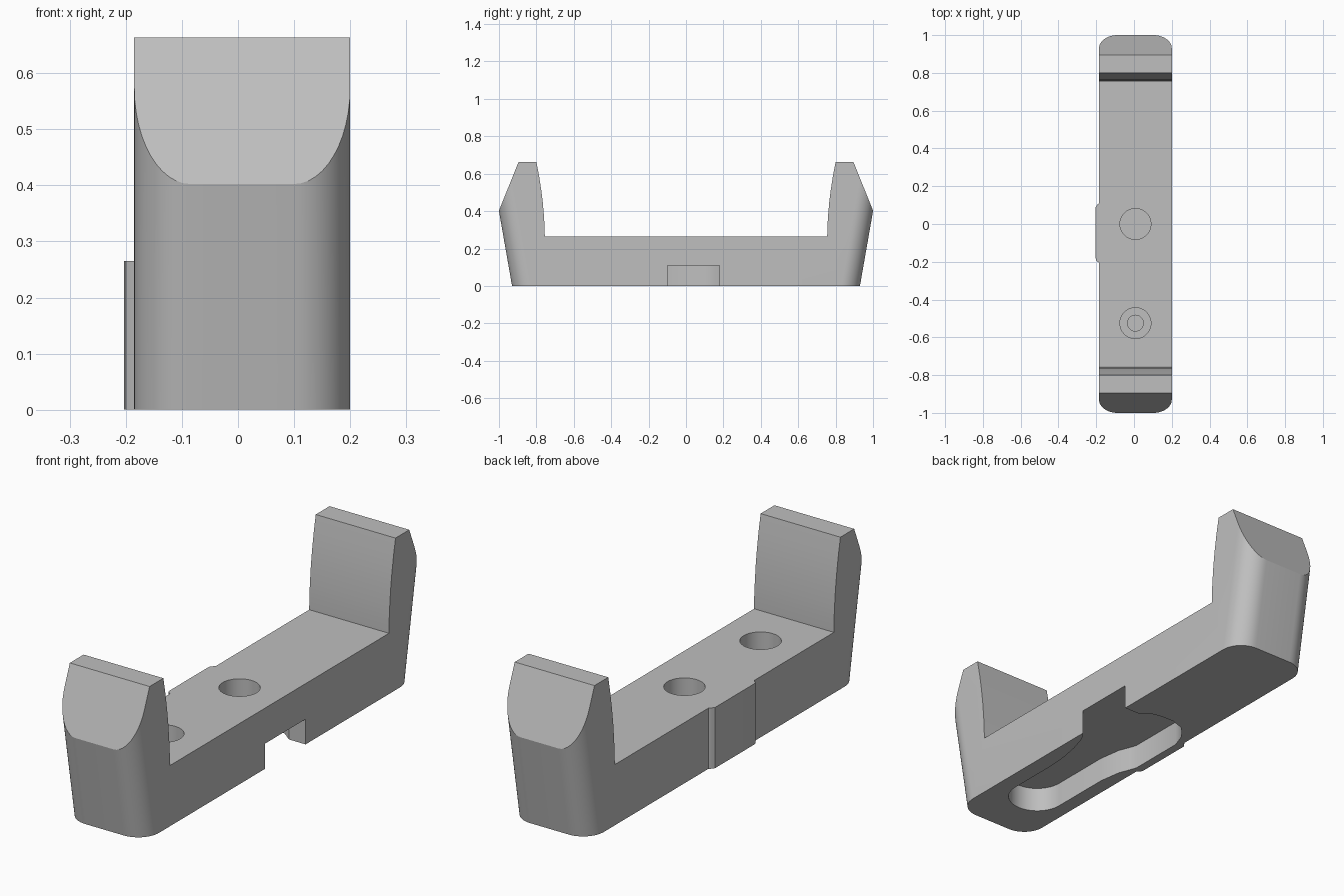
import bpy, bmesh, math

default_cube = bpy.data.objects.get("Cube")
if default_cube:
    bpy.data.objects.remove(default_cube, do_unlink=True)

# Single grey material
grey = bpy.data.materials.new("plain_grey")
grey.use_nodes = True
colour = (0.52, 0.52, 0.52, 1)
grey.diffuse_color = colour
grey.node_tree.nodes["Principled BSDF"].inputs["Base Color"].default_value = colour

LEFT, RIGHT = 0.2, -0.185
MID = (LEFT + RIGHT) / 2
FLOOR = 0.265


def loft(name, loop_a, loop_b):
    """Solid between two matching loops of 3D points."""
    bm = bmesh.new()
    a = [bm.verts.new(p) for p in loop_a]
    b = [bm.verts.new(p) for p in loop_b]
    bm.faces.new(a)
    bm.faces.new(b)
    for i in range(len(a)):
        j = (i + 1) % len(a)
        bm.faces.new((a[i], a[j], b[j], b[i]))
    bmesh.ops.recalc_face_normals(bm, faces=bm.faces)
    mesh = bpy.data.meshes.new(name)
    bm.to_mesh(mesh)
    bm.free()
    mesh.materials.append(grey)
    obj = bpy.data.objects.new(name, mesh)
    bpy.context.collection.objects.link(obj)
    return obj


def prism(name, outline, z0, z1):
    return loft(name, [(x, y, z0) for x, y in outline], [(x, y, z1) for x, y in outline])


def arc(cx, cy, r, start, end, steps):
    angles = [math.radians(start + (end - start) * i / steps) for i in range(steps + 1)]
    return [(cx + r * math.cos(t), cy + r * math.sin(t)) for t in angles]


def combine(target, tool, operation):
    mod = target.modifiers.new(operation, "BOOLEAN")
    mod.operation, mod.object, mod.solver = operation, tool, "EXACT"
    graph = bpy.context.evaluated_depsgraph_get()
    mesh = bpy.data.meshes.new_from_object(target.evaluated_get(graph))
    target.modifiers.clear()
    target.data = mesh
    bpy.data.objects.remove(tool, do_unlink=True)


# Side profile: two upright jaws over a flat floor, mirrored in y
inner = [(0.755, FLOOR), (0.756, 0.32), (0.76, 0.38), (0.766, 0.45),
         (0.775, 0.52), (0.786, 0.59), (0.8, 0.663)]
half = inner + [(0.895, 0.663), (1.163, 0)]
profile = half + [(-y, z) for y, z in reversed(half)]
body = loft("clamp_body", [(-0.4, y, z) for y, z in profile], [(0.4, y, z) for y, z in profile])

# Tapered envelope with rounded vertical corners
R = 0.1


def envelope_loop(z):
    end = 0.93 + 0.175 * z
    points = []
    for k, (sx, sy) in enumerate([(1, 1), (-1, 1), (-1, -1), (1, -1)]):
        cx = MID + sx * ((LEFT - RIGHT) / 2 - R)
        points += arc(cx, sy * (end - R), R, 90 * k, 90 * k + 90, 12)
    return [(x, y, z) for x, y in points]


envelope = loft("envelope", envelope_loop(-0.1), envelope_loop(0.8))
combine(body, envelope, "INTERSECT")

# Underside pocket: round front end, widening to a side opening
pocket = arc(0.002, -0.64, 0.122, 180, 360, 24)
pocket += [(0.124, -0.4), (0.131, -0.31), (0.148, -0.22), (0.172, -0.14), (0.2, -0.1),
           (0.3, -0.1), (0.3, 0.18), (0.12, 0.18), (0.075, 0.215), (0.03, 0.225),
           (-0.03, 0.225), (-0.09, 0.205), (-0.14, 0.15), (-0.165, 0.08),
           (-0.165, -0.18), (-0.155, -0.21), (-0.135, -0.26), (-0.12, -0.36)]
combine(body, prism("pocket", pocket, -0.1, 0.11), "DIFFERENCE")

# Blind holes in the floor, the front one stepped
for y, radius, bottom in [(0, 0.082, 0.125), (-0.525, 0.082, 0.155), (-0.525, 0.042, 0.125)]:
    circle = arc(MID, y, radius, 0, 360, 48)[:-1]
    combine(body, prism("hole", circle, bottom, 0.4), "DIFFERENCE")

# Thin raised pad on the right side
pad = prism("side_pad", [(-0.184, 0.11), (-0.191, 0.106), (-0.197, 0.097), (-0.203, 0.09),
                         (-0.203, -0.18), (-0.2, -0.193), (-0.192, -0.2), (-0.184, -0.206)],
            0, FLOOR)

for obj in (body, pad):
    bpy.ops.object.select_all(action="DESELECT")
    obj.select_set(True)
    bpy.context.view_layer.objects.active = obj
    bpy.ops.object.shade_smooth_by_angle(angle=math.radians(28))
